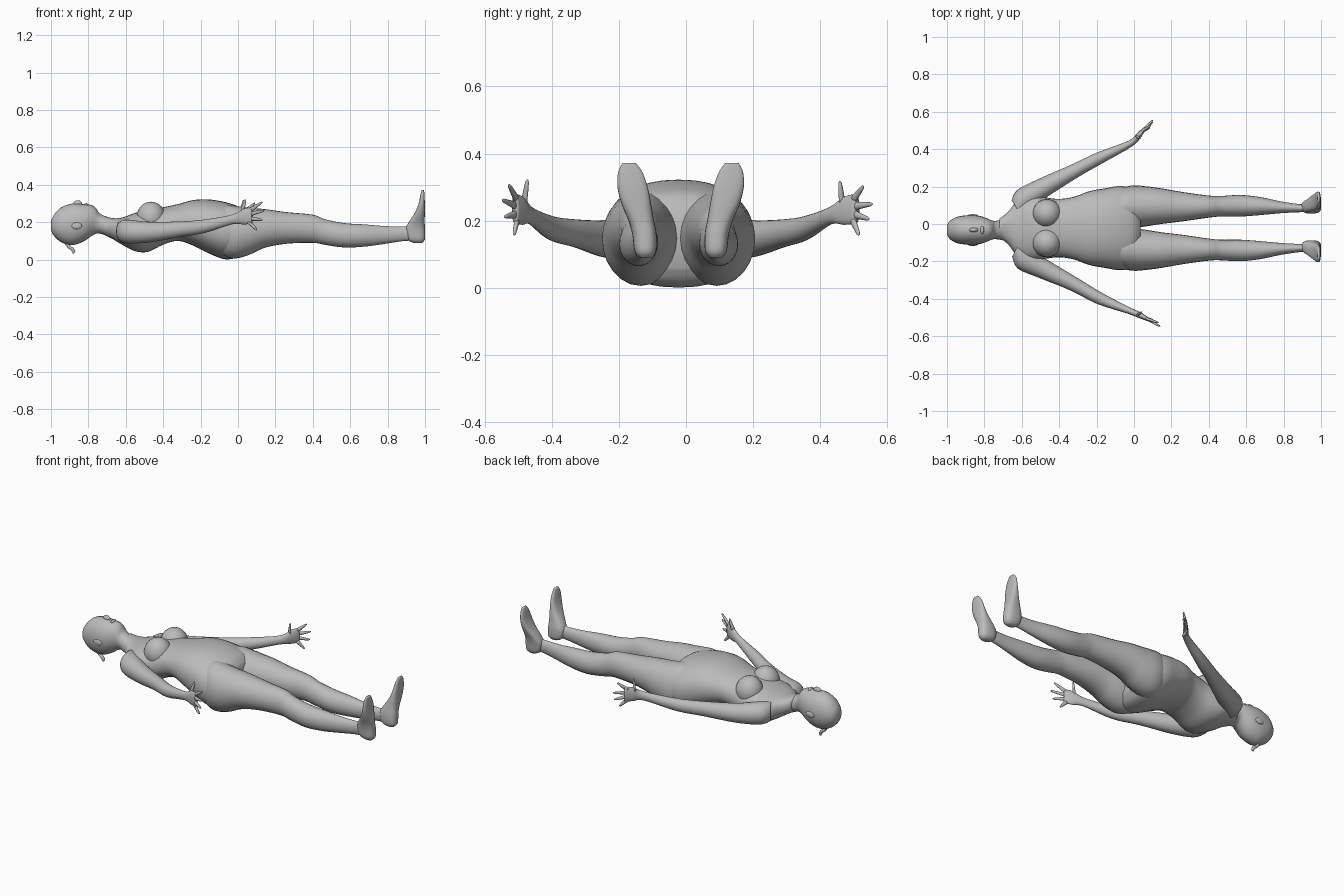
import bpy, bmesh, math
from mathutils import Vector

C = -0.022  # symmetry line of the body in y
X, Y, Z = Vector((1, 0, 0)), Vector((0, 1, 0)), Vector((0, 0, 1))

skin = bpy.data.materials.new("plain_grey")
skin.diffuse_color = (0.5, 0.5, 0.5, 1)


def finish(name, bm):
    bmesh.ops.recalc_face_normals(bm, faces=bm.faces)
    for f in bm.faces:
        f.smooth = True
    me = bpy.data.meshes.new(name)
    bm.to_mesh(me)
    bm.free()
    me.materials.append(skin)
    ob = bpy.data.objects.new(name, me)
    bpy.context.collection.objects.link(ob)
    return ob


def smooth_path(rows, steps):
    """Catmull-Rom interpolation of equal-length number rows."""
    out = []
    for i in range(len(rows) - 1):
        p0, p1, p2, p3 = (rows[max(i - 1, 0)], rows[i], rows[i + 1],
                          rows[min(i + 2, len(rows) - 1)])
        for k in range(steps):
            t = k / steps
            out.append([b + 0.5 * t * (c - a + t * (2 * a - 5 * b + 4 * c - d
                        + t * (3 * (b - c) + d - a)))
                        for a, b, c, d in zip(p0, p1, p2, p3)])
    return out + [list(rows[-1])]


def loft(name, rows, side, up, steps=4, n=24, power=1.0):
    """Skin of elliptical rings; row = x, y, z, half width, half height."""
    bm = bmesh.new()
    rings = []
    for x, y, z, a, b in smooth_path(rows, steps):
        ring = []
        for i in range(n):
            t = 2 * math.pi * i / n
            c, s = math.cos(t), math.sin(t)
            c = math.copysign(abs(c) ** power, c)
            s = math.copysign(abs(s) ** power, s)
            ring.append(bm.verts.new(Vector((x, y, z)) + side * a * c + up * b * s))
        rings.append(ring)
    for r, q in zip(rings, rings[1:]):
        for i in range(n):
            j = (i + 1) % n
            bm.faces.new((r[i], r[j], q[j], q[i]))
    bm.faces.new(rings[0])
    bm.faces.new(rings[-1])
    return finish(name, bm)


def ellipsoid(name, loc, size):
    bm = bmesh.new()
    bmesh.ops.create_uvsphere(bm, u_segments=20, v_segments=12, radius=1)
    for v in bm.verts:
        v.co = Vector([l + c * s for l, c, s in zip(loc, v.co, size)])
    return finish(name, bm)


def lying(rows, y0):
    """Rows of x, bottom, top, half width into loft rows along x."""
    return [(x, y0, (lo + hi) / 2, w, (hi - lo) / 2) for x, lo, hi, w in rows]


# torso
loft("torso", lying([
    (-0.72, 0.14, 0.235, 0.05), (-0.67, 0.11, 0.222, 0.09),
    (-0.62, 0.08, 0.225, 0.155), (-0.55, 0.045, 0.25, 0.178),
    (-0.48, 0.042, 0.265, 0.165), (-0.40, 0.08, 0.28, 0.156),
    (-0.32, 0.10, 0.297, 0.168), (-0.24, 0.075, 0.318, 0.197),
    (-0.16, 0.035, 0.322, 0.212), (-0.07, 0.002, 0.308, 0.225),
    (0.0, 0.015, 0.284, 0.205), (0.035, 0.06, 0.25, 0.14)], C),
    Y, Z, n=32, power=0.9)

# head and neck
HC = -0.032
loft("head", lying([
    (-1.0, 0.16, 0.205, 0.02), (-0.987, 0.13, 0.235, 0.046),
    (-0.95, 0.096, 0.276, 0.069), (-0.90, 0.078, 0.297, 0.078),
    (-0.86, 0.083, 0.299, 0.079), (-0.82, 0.10, 0.296, 0.074),
    (-0.785, 0.125, 0.292, 0.062), (-0.762, 0.137, 0.278, 0.052),
    (-0.74, 0.14, 0.248, 0.049), (-0.70, 0.125, 0.228, 0.056),
    (-0.65, 0.10, 0.21, 0.075)], HC), Y, Z)
ellipsoid("nose", (-0.857, HC, 0.298), (0.024, 0.012, 0.019))
ellipsoid("lips", (-0.812, HC, 0.293), (0.010, 0.022, 0.010))
loft("hair_tail", [(-0.92, HC, 0.095, 0.008, 0.012), (-0.905, HC, 0.07, 0.009, 0.009),
                   (-0.885, HC, 0.055, 0.009, 0.010), (-0.875, HC, 0.035, 0.007, 0.009)],
     Y, (X + Z).normalized(), n=10)

# arm path, shoulder to palm: x, y, z, half thickness, half height
arms = {
    "left": [(-0.625, 0.08, 0.152, 0.055, 0.055), (-0.59, 0.13, 0.15, 0.062, 0.064),
             (-0.475, 0.20, 0.147, 0.052, 0.055), (-0.315, 0.285, 0.162, 0.038, 0.042),
             (-0.18, 0.355, 0.178, 0.032, 0.036), (-0.02, 0.43, 0.215, 0.018, 0.026),
             (0.025, 0.472, 0.23, 0.016, 0.042), (0.055, 0.508, 0.236, 0.010, 0.044)],
    "right": [(-0.625, -0.125, 0.152, 0.055, 0.055), (-0.59, -0.185, 0.15, 0.062, 0.064),
              (-0.475, -0.245, 0.147, 0.052, 0.055), (-0.315, -0.325, 0.162, 0.038, 0.042),
              (-0.18, -0.40, 0.178, 0.032, 0.036), (-0.03, -0.462, 0.215, 0.018, 0.026),
              (0.03, -0.487, 0.23, 0.016, 0.042), (0.075, -0.51, 0.236, 0.010, 0.044)]}
# finger tips, thumb first
tips = {
    "left": [(0.03, 0.458, 0.318), (0.09, 0.528, 0.303), (0.10, 0.555, 0.25),
             (0.10, 0.545, 0.205), (0.085, 0.515, 0.158)],
    "right": [(0.04, -0.472, 0.322), (0.13, -0.528, 0.308), (0.14, -0.547, 0.262),
              (0.13, -0.54, 0.212), (0.10, -0.512, 0.158)]}

for side_name, s in (("left", 1), ("right", -1)):
    # arm with palm
    path = arms[side_name]
    d = Vector(path[-1][:3]) - Vector(path[0][:3])
    d.z = 0
    across = d.cross(Z).normalized()
    loft(side_name + "_arm", path, across, Z)

    # fingers fan out from the palm
    for i, tip in enumerate(tips[side_name]):
        tip = Vector(tip)
        palm = Vector(path[-2 if i == 0 else -1][:3])
        root = palm + Z * (0.022, 0.028, 0.010, -0.012, -0.030)[i]
        root += (palm - Vector(path[-3][:3])) * -0.15
        t = (tip - root).normalized()
        a = t.cross(Z).normalized()
        b = a.cross(t)
        loft(f"{side_name}_finger_{i + 1}",
             [(*root, 0.008, 0.013), (*root.lerp(tip, 0.55), 0.007, 0.009),
              (*root.lerp(tip, 0.9), 0.005, 0.006), (*tip, 0.002, 0.002)],
             a, b, steps=2, n=8)

    # leg: x, inner, outer, bottom, top
    leg = [(-0.12, 0.03, 0.18, 0.05, 0.27), (-0.06, 0.005, 0.216, 0.012, 0.292),
           (0.0, 0.002, 0.228, 0.008, 0.285), (0.07, 0.010, 0.223, 0.03, 0.277),
           (0.145, 0.022, 0.213, 0.064, 0.27), (0.26, 0.036, 0.193, 0.085, 0.254),
           (0.40, 0.056, 0.174, 0.09, 0.24), (0.465, 0.062, 0.172, 0.079, 0.216),
           (0.57, 0.062, 0.177, 0.065, 0.195), (0.68, 0.070, 0.165, 0.07, 0.188),
           (0.79, 0.080, 0.142, 0.085, 0.179), (0.89, 0.085, 0.128, 0.10, 0.178),
           (0.96, 0.087, 0.125, 0.10, 0.185)]
    loft(side_name + "_leg", [(x, C + s * (i + o) / 2, (lo + hi) / 2, (o - i) / 2,
                               (hi - lo) / 2) for x, i, o, lo, hi in leg], Y, Z)

    # foot, heel to toes: z, instep x, sole x, offset, half width
    foot = [(0.09, 0.935, 0.985, 0.105, 0.018), (0.11, 0.905, 1.0, 0.105, 0.032),
            (0.16, 0.895, 1.0, 0.108, 0.036), (0.20, 0.913, 0.998, 0.117, 0.038),
            (0.25, 0.945, 0.999, 0.132, 0.044), (0.30, 0.966, 0.999, 0.143, 0.045),
            (0.345, 0.975, 0.997, 0.150, 0.036), (0.372, 0.982, 0.995, 0.153, 0.020)]
    loft(side_name + "_foot", [((f + b) / 2, C + 0.006 + s * o, z, w, (b - f) / 2)
                               for z, f, b, o, w in foot], Y, X, power=0.75)

    # chest and ear
    ellipsoid(side_name + "_breast", (-0.465, C + s * 0.078, 0.225), (0.078, 0.078, 0.085))
    ellipsoid(side_name + "_ear", (-0.862, HC + s * 0.077, 0.18), (0.028, 0.008, 0.018))
